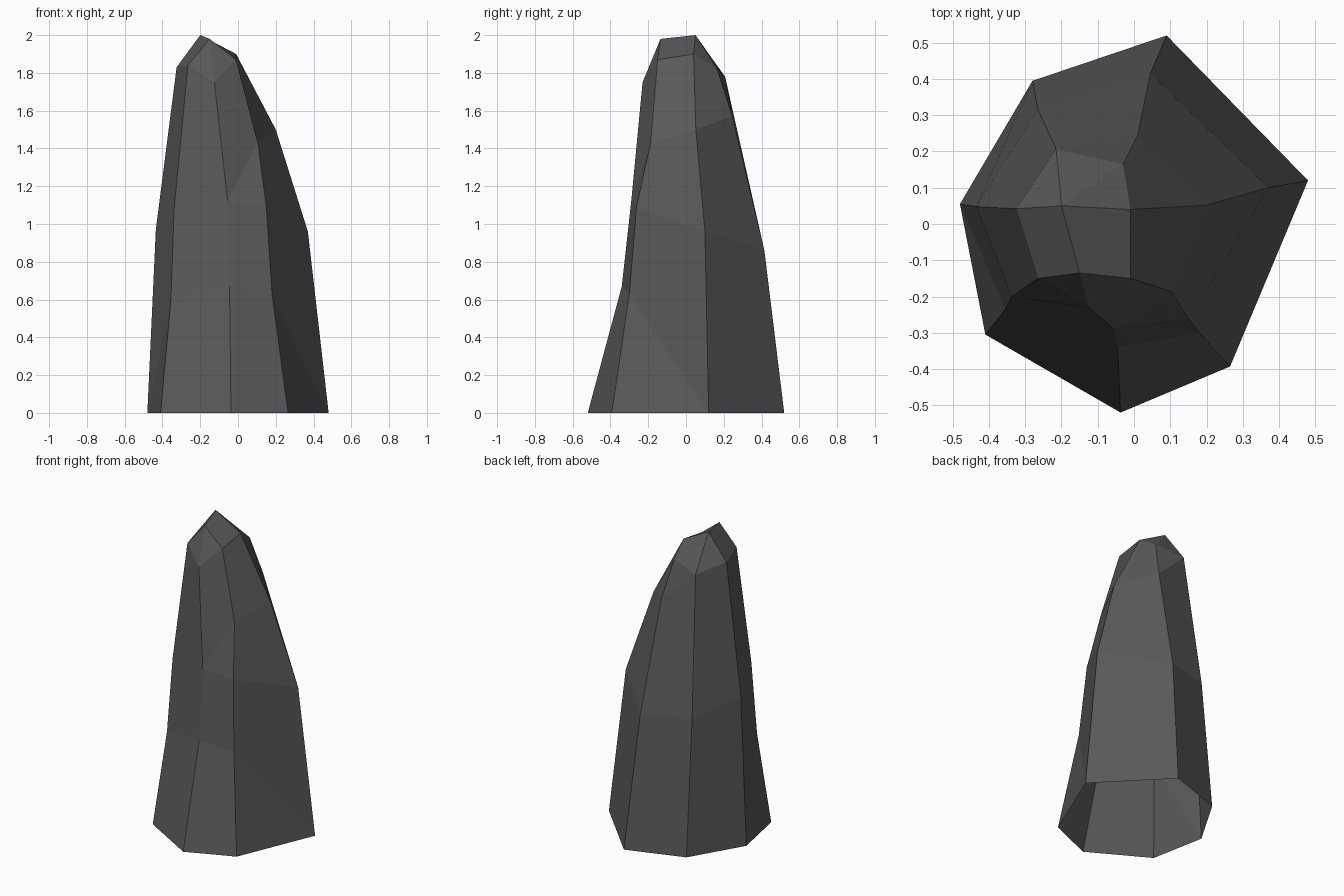
import bpy, bmesh

if "Cube" in bpy.data.objects:
    bpy.data.objects.remove(bpy.data.objects["Cube"])

# Corner columns of the rock, counter-clockwise from above, each from base to shoulder
COLUMNS = [
    [(0.09, 0.52, 0), (0.045, 0.415, 0.86), (0.01, 0.245, 1.57), (-0.03, 0.165, 1.82)],
    [(-0.28, 0.395, 0), (-0.265, 0.315, 0.88), (-0.215, 0.207, 1.78)],
    [(-0.48, 0.055, 0), (-0.435, 0.048, 0.97), (-0.325, 0.042, 1.83)],
    [(-0.41, -0.305, 0), (-0.355, -0.235, 0.6), (-0.338, -0.2, 1.08), (-0.265, -0.15, 1.84)],
    [(-0.037, -0.52, 0), (-0.045, -0.34, 0.67), (-0.055, -0.29, 1.12), (-0.125, -0.23, 1.75)],
    [(0.265, -0.393, 0), (0.18, -0.3, 0.63), (0.15, -0.262, 1.09),
     (0.105, -0.187, 1.43), (-0.01, -0.15, 1.87)],
    [(0.48, 0.12, 0), (0.37, 0.1, 0.96), (0.2, 0.052, 1.5), (-0.01, 0.04, 1.9)],
]

bm = bmesh.new()
cols = [[bm.verts.new(p) for p in c] for c in COLUMNS]

# Side walls: stitch neighbouring columns, always climbing the lower side next
for i, left in enumerate(cols):
    right = cols[(i + 1) % len(cols)]
    a = b = 0
    while a < len(left) - 1 or b < len(right) - 1:
        za = left[a + 1].co.z if a < len(left) - 1 else 9
        zb = right[b + 1].co.z if b < len(right) - 1 else 9
        if abs(za - zb) < 0.25:
            bm.faces.new((left[a], right[b], right[b + 1], left[a + 1]))
            a, b = a + 1, b + 1
        elif za < zb:
            bm.faces.new((left[a], right[b], left[a + 1]))
            a += 1
        else:
            bm.faces.new((left[a], right[b], right[b + 1]))
            b += 1

# Faceted tip: a main peak and a lower front peak (the base stays open)
peak = bm.verts.new((-0.2, 0.05, 2.0))
front = bm.verts.new((-0.15, -0.135, 1.98))
A, G, F, E, D, C, B = [c[-1] for c in cols]
for f in ((B, A, peak), (A, G, peak), (G, F, peak), (F, E, front, peak),
          (E, D, front), (D, C, front), (C, B, peak, front)):
    bm.faces.new(f)

mesh = bpy.data.meshes.new("rock_pillar")
bm.to_mesh(mesh)
bm.free()
rock = bpy.data.objects.new("rock_pillar", mesh)
bpy.context.collection.objects.link(rock)

stone = bpy.data.materials.new("dark grey stone")
stone.diffuse_color = (0.1, 0.1, 0.1, 1)
stone.use_nodes = True
stone.node_tree.nodes["Principled BSDF"].inputs["Base Color"].default_value = stone.diffuse_color
mesh.materials.append(stone)
